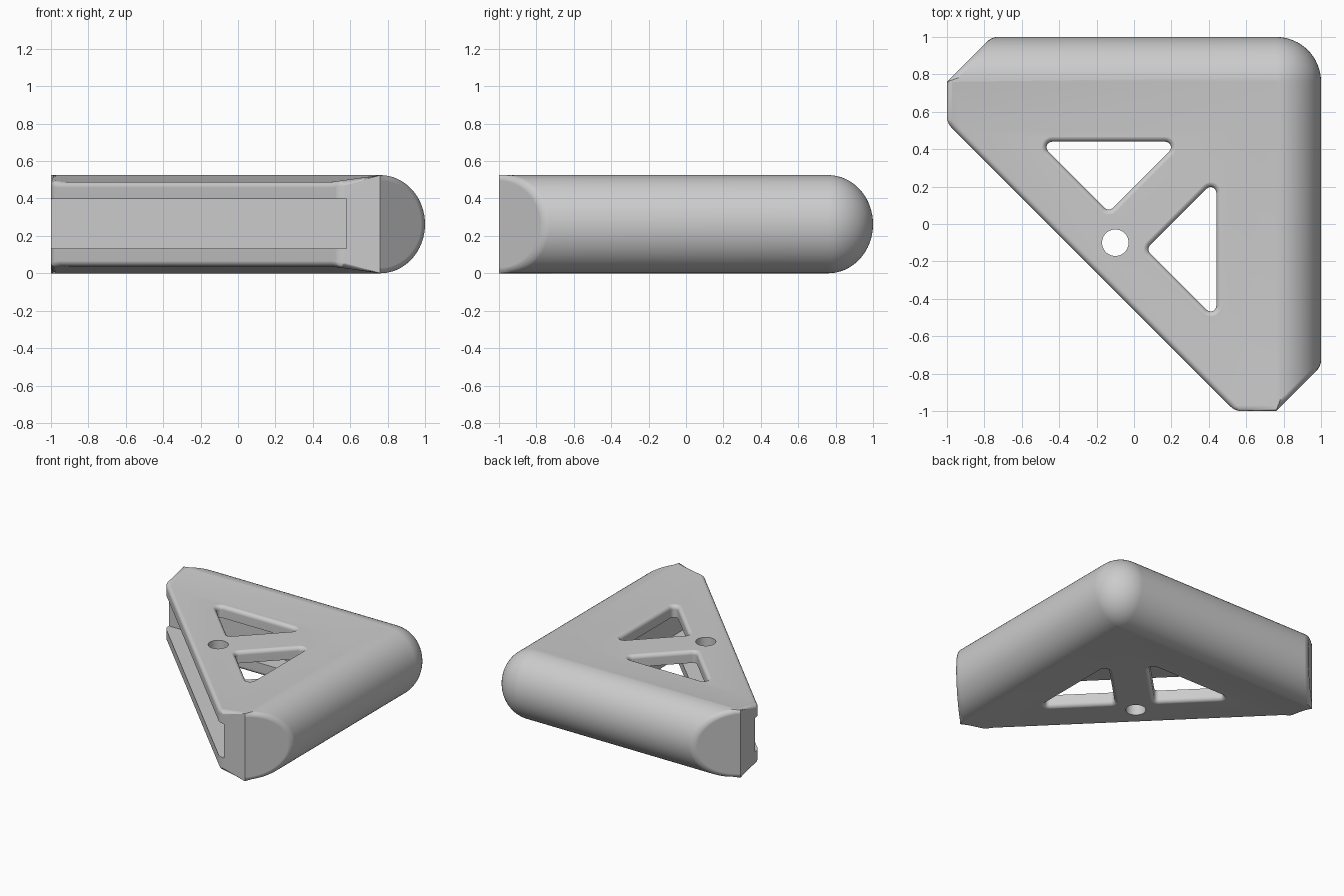
import bpy, bmesh, math
from math import sin, cos, pi
from mathutils import Vector, Matrix

cube = bpy.data.objects.get("Cube")
if cube:
    bpy.data.objects.remove(cube)

grey = bpy.data.materials.new("plain_grey")
grey.use_nodes = True
grey.diffuse_color = (0.6, 0.6, 0.6, 1)
grey.node_tree.nodes["Principled BSDF"].inputs["Base Color"].default_value = (0.6, 0.6, 0.6, 1)

MID = 0.2625      # half height
CORE = 0.76       # centre line of the rounded rim
PLATE = 0.226     # half thickness of the flat plate
FAR = -1.4        # overshoot, trimmed later
DIAG = -0.46      # x + y on the long face
FILLET = 0.03
WALL = 0.58       # inner wall of the hollow


def make_object(name, bm):
    bmesh.ops.recalc_face_normals(bm, faces=bm.faces)
    mesh = bpy.data.meshes.new(name)
    bm.to_mesh(mesh)
    bm.free()
    mesh.materials.append(grey)
    ob = bpy.data.objects.new(name, mesh)
    bpy.context.collection.objects.link(ob)
    return ob


def loft(bm, rings):
    """Join closed rings of points into a capped solid."""
    rows = [[bm.verts.new(p) for p in ring] for ring in rings]
    n = len(rows[0])
    for a, b in zip(rows, rows[1:]):
        for i in range(n):
            j = (i + 1) % n
            bm.faces.new((a[i], a[j], b[j], b[i]))
    bm.faces.new(rows[0])
    bm.faces.new(rows[-1])


# Cross-section of an arm: (distance, height); the round rim runs bottom to top
arc = [(CORE + (1 - CORE) * cos(t), MID + MID * sin(t))
       for t in (-pi / 2 + pi * i / 32 for i in range(33))]
profile = ([(FAR, MID - PLATE), (0.5, MID - PLATE)] + arc
           + [(0.5, MID + PLATE), (FAR, MID + PLATE)])


def corner_point(d, angle):
    if d <= CORE:
        return d, d
    return CORE + (d - CORE) * cos(angle), CORE + (d - CORE) * sin(angle)


# Sweep the section along one arm, round the corner and along the other
body = bmesh.new()
rings = [[(d, FAR, z) for d, z in profile]]
for i in range(17):
    rings.append([(*corner_point(d, pi / 2 * i / 16), z) for d, z in profile])
rings.append([(FAR, d, z) for d, z in profile])
loft(body, rings)
bmesh.ops.remove_doubles(body, verts=body.verts, dist=1e-5)
bmesh.ops.dissolve_degenerate(body, edges=body.edges, dist=1e-5)
bmesh.ops.recalc_face_normals(body, faces=body.faces)

# Trim the ends, the end chamfers and the long diagonal face
trims = [((-1, 0, 0), (-1, 0, 0)), ((0, -1, 0), (0, -1, 0)),
         ((DIAG / 2, DIAG / 2, 0), (-1, -1, 0)),
         ((0.88, -0.88, 0), (1, -1, 0)), ((-0.88, 0.88, 0), (-1, 1, 0))]
for point, normal in trims:
    bmesh.ops.bisect_plane(body, geom=body.verts[:] + body.edges[:] + body.faces[:],
                           plane_co=point, plane_no=normal, clear_outer=True)
    rim = [e for e in body.edges if e.is_boundary]
    bmesh.ops.holes_fill(body, edges=rim, sides=0)
bmesh.ops.dissolve_limit(body, angle_limit=0.002, verts=body.verts, edges=body.edges)
bmesh.ops.recalc_face_normals(body, faces=body.faces)
body.normal_update()


# Round every trimmed border except the crisp line between end and chamfer
def is_soft(edge):
    def lies_on(trim):
        normal = Vector(trim[1]).normalized()
        return all(abs((v.co - Vector(trim[0])).dot(normal)) < 1e-3 for v in edge.verts)
    touching = [lies_on(t) for t in trims]
    return touching[2] or sum(touching) == 1


bmesh.ops.bevel(body, geom=[e for e in body.edges if is_soft(e)], offset=FILLET,
                offset_type='OFFSET', segments=5, profile=0.5, affect='EDGES',
                clamp_overlap=False)
bracket = make_object("corner_bracket", body)


def rounded_triangle(points, radius, grow, z):
    """Triangle outline with round corners, offset outwards by grow."""
    pts = [Vector(p) for p in points]
    out = []
    for i, v in enumerate(pts):
        a = (pts[i - 1] - v).normalized()
        b = (pts[(i + 1) % 3] - v).normalized()
        half = a.angle(b) / 2
        axis = (a + b).normalized()
        centre = v + axis * radius / sin(half)
        mid = math.atan2(-axis.y, -axis.x)
        span = pi / 2 - half
        for k in range(9):
            t = mid + span * (k / 4 - 1)
            out.append((centre.x + (radius + grow) * cos(t),
                        centre.y + (radius + grow) * sin(t), z))
    return out


# Triangular windows whose rims flare out on both faces
def window_cutter(name, points):
    steps = [(FILLET * (1 - cos(t)), PLATE - FILLET + FILLET * sin(t) + 0.0005)
             for t in (pi / 2 * i / 5 for i in range(6))]
    steps.append((FILLET, PLATE + 0.1))
    levels = [(g, MID - h) for g, h in reversed(steps)] + [(g, MID + h) for g, h in steps]
    bm = bmesh.new()
    loft(bm, [rounded_triangle(points, 0.03, g, z) for g, z in levels])
    return make_object(name, bm)


# Hollow between the two plates, open along the long face
bm = bmesh.new()
bmesh.ops.create_cube(bm, size=1, matrix=Matrix.Translation((WALL - 1.5, WALL - 1.5, 0.265))
                      @ Matrix.Diagonal((3, 3, 0.265, 1)))
cutters = [make_object("hollow_cutter", bm)]

triangle = [(-0.51, 0.44), (-0.135, 0.065), (0.24, 0.44)]
cutters += [window_cutter("back_window_cutter", triangle),
            window_cutter("side_window_cutter", [(y, x) for x, y in reversed(triangle)])]

# Round screw hole
bm = bmesh.new()
bmesh.ops.create_cone(bm, cap_ends=True, segments=40, radius1=0.071, radius2=0.071, depth=2,
                      matrix=Matrix.Translation((-0.1, -0.1, MID)))
cutters.append(make_object("hole_cutter", bm))

bpy.context.view_layer.objects.active = bracket
for c in cutters:
    mod = bracket.modifiers.new(c.name, 'BOOLEAN')
    mod.operation = 'DIFFERENCE'
    mod.solver = 'EXACT'
    mod.object = c
    bpy.ops.object.modifier_apply(modifier=mod.name)
    bpy.data.objects.remove(c)

bpy.ops.object.select_all(action='DESELECT')
bracket.select_set(True)
bpy.ops.object.shade_smooth_by_angle(angle=math.radians(32))
weighted = bracket.modifiers.new("even_shading", 'WEIGHTED_NORMAL')
weighted.keep_sharp = True
